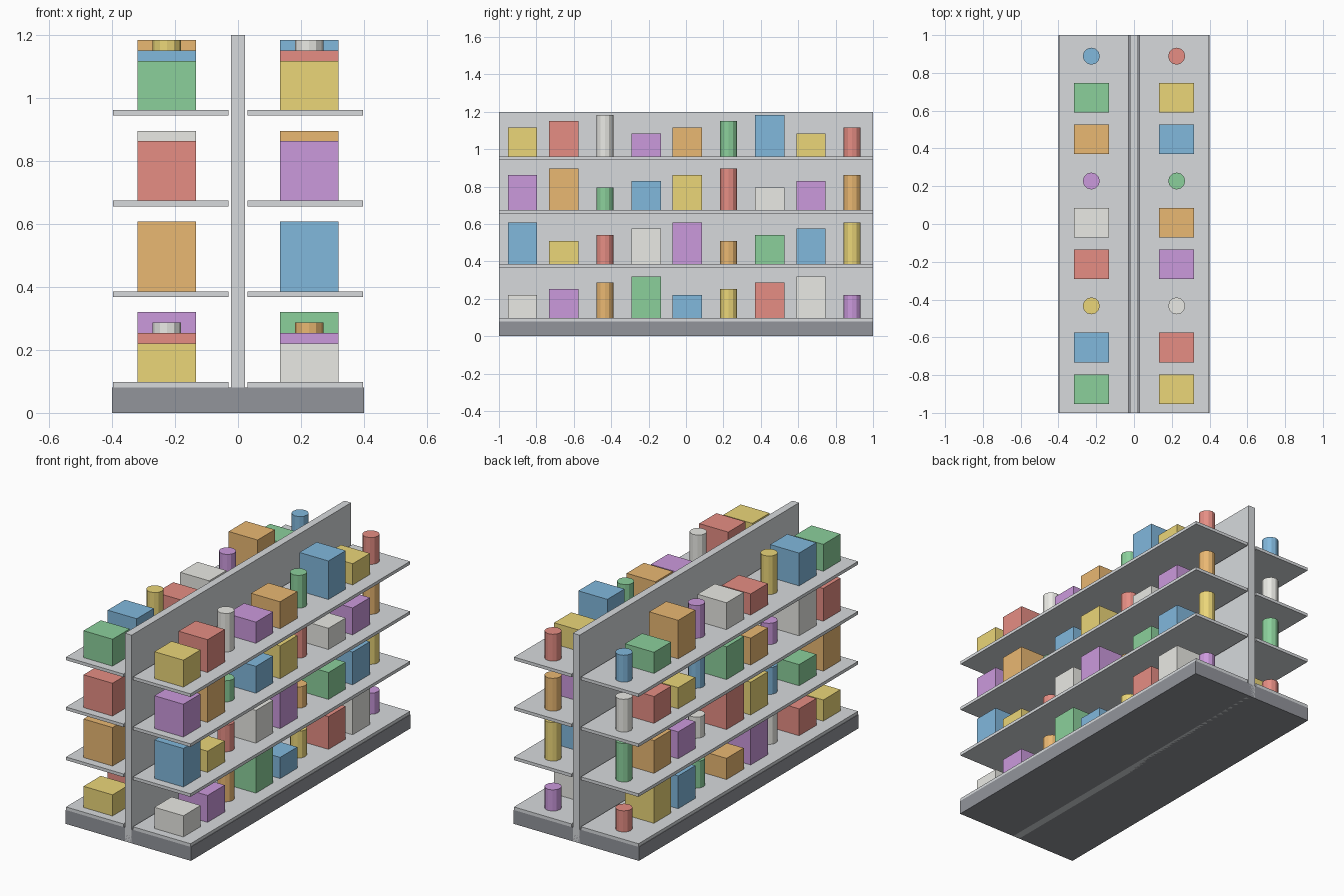
import bpy

if "Cube" in bpy.data.objects:
    bpy.data.objects.remove(bpy.data.objects["Cube"])

PALETTE = [
    ("white", (0.82, 0.82, 0.78)), ("purple", (0.60, 0.32, 0.72)),
    ("orange", (0.82, 0.48, 0.17)), ("green", (0.26, 0.63, 0.33)),
    ("blue", (0.22, 0.48, 0.72)), ("yellow", (0.83, 0.67, 0.19)),
    ("red", (0.79, 0.27, 0.23)),
]
HEIGHTS = [0.122, 0.155, 0.189, 0.222]


def material(name, rgb):
    mat = bpy.data.materials.new(name)
    mat.diffuse_color = (*rgb, 1)
    mat.use_nodes = True
    mat.node_tree.nodes["Principled BSDF"].inputs["Base Color"].default_value = mat.diffuse_color
    return mat


def finish(name, mat):
    obj = bpy.context.object
    obj.name = name
    if mat:
        obj.data.materials.append(mat)
    return obj


def box(name, center, size, mat=None):
    bpy.ops.mesh.primitive_cube_add(size=1, location=center)
    obj = finish(name, mat)
    for v in obj.data.vertices:
        v.co = [c * s for c, s in zip(v.co, size)]
    return obj


def can(name, center, radius, height, mat):
    bpy.ops.mesh.primitive_cylinder_add(vertices=12, radius=radius, depth=height, location=center)
    return finish(name, mat)


dark = material("dark_grey", (0.29, 0.30, 0.33))
steel = material("steel_grey", (0.68, 0.70, 0.72))
colours = [material(n, c) for n, c in PALETTE]

# Plinth and central back panel
box("base", (0, 0, 0.04), (0.8, 2, 0.08), dark)
box("back_panel", (0, 0, 0.6), (0.043, 2, 1.2), steel)

# Four shelves per side, each with nine items: every third one a can
for side, sign, first in (("right", 1, 0), ("left", -1, 5)):
    for row in range(4):
        bottom = 0.08 + 0.288 * row
        top = bottom + 0.018
        box(f"{side}_shelf_{row}", (sign * 0.2135, 0, bottom + 0.009), (0.367, 2, 0.018), steel)
        for i in range(9):
            h = HEIGHTS[(i + 3 * row) % 4]
            mat = colours[(first + 4 * row + i) % 7]
            center = (sign * 0.226, -0.874 + 0.2203 * i, top + h / 2)
            if i % 3 == 2:
                can(f"{side}_can_{row}_{i}", center, 0.045, h, mat)
            else:
                box(f"{side}_carton_{row}_{i}", center, (0.185, 0.157, h), mat)
